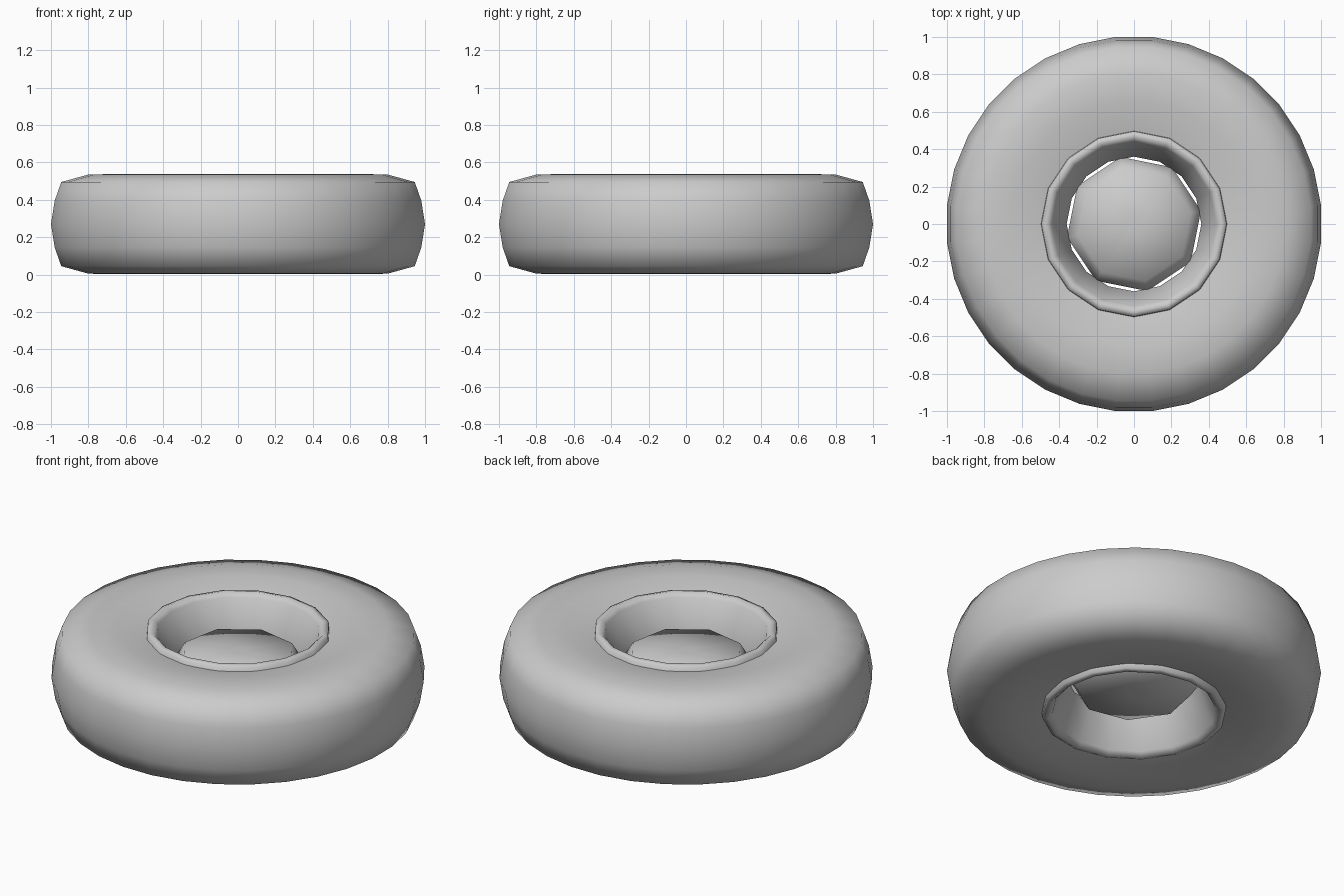
import bpy, bmesh
from math import pi, cos, sin

cube = bpy.data.objects.get("Cube")
if cube:
    bpy.data.objects.remove(cube)

MID = 0.27  # height of the wheel's mirror plane

grey = bpy.data.materials.new("light_grey")
grey.use_nodes = True
colour = (0.6, 0.6, 0.6, 1)
grey.diffuse_color = colour
grey.node_tree.nodes["Principled BSDF"].inputs["Base Color"].default_value = colour


def lathe(name, half, sides, turn, angle, cap=False):
    """Spin a profile of (radius, height above mid plane), mirrored below."""
    profile = half + [(r, -h) for r, h in reversed(half) if h > 0]
    bm = bmesh.new()
    rings = []
    for r, h in profile:
        ring = []
        for i in range(sides):
            a = turn + 2 * pi * i / sides
            ring.append(bm.verts.new((r * cos(a), r * sin(a), MID + h)))
        rings.append(ring)
    for low, high in zip(rings, rings[1:]):
        for i in range(sides):
            j = (i + 1) % sides
            bm.faces.new((low[i], low[j], high[j], high[i]))
    if cap:
        bm.faces.new(rings[0])
        bm.faces.new(rings[-1])
    bmesh.ops.recalc_face_normals(bm, faces=bm.faces)
    mesh = bpy.data.meshes.new(name)
    bm.to_mesh(mesh)
    bm.free()
    mesh.materials.append(grey)
    obj = bpy.data.objects.new(name, mesh)
    bpy.context.collection.objects.link(obj)
    bpy.ops.object.select_all(action="DESELECT")
    obj.select_set(True)
    bpy.context.view_layer.objects.active = obj
    bpy.ops.object.shade_smooth_by_angle(angle=angle)
    return obj


# Tyre: rounded tread and sidewalls, flat sides facing the axes
k = 1 / cos(pi / 32)
tyre_half = [(0.46, 0.225), (0.65, 0.268), (0.8, 0.265),
             (0.945, 0.225), (0.98, 0.125), (1.0, 0)]
lathe("tyre", [(r * k, h) for r, h in tyre_half], 32, pi / 32, pi)

# Rim: raised lip and funnel on both sides
rim = lathe("rim", [(0.36, 0), (0.36, 0.03), (0.44, 0.24), (0.465, 0.265),
                    (0.495, 0.258), (0.5, 0.2)], 16, 0, pi / 2)
# Only the funnel needs to face inwards: open profile, so orient by the lip
top_face = max(rim.data.polygons, key=lambda p: p.center.z)
if top_face.normal.z < 0:
    rim.data.flip_normals()

# Hub: eight-sided block with sloping sides closing the middle
lathe("hub", [(0.04, 0.13), (0.31, 0.12), (0.365, 0.03)], 8, pi / 16, pi, cap=True)
